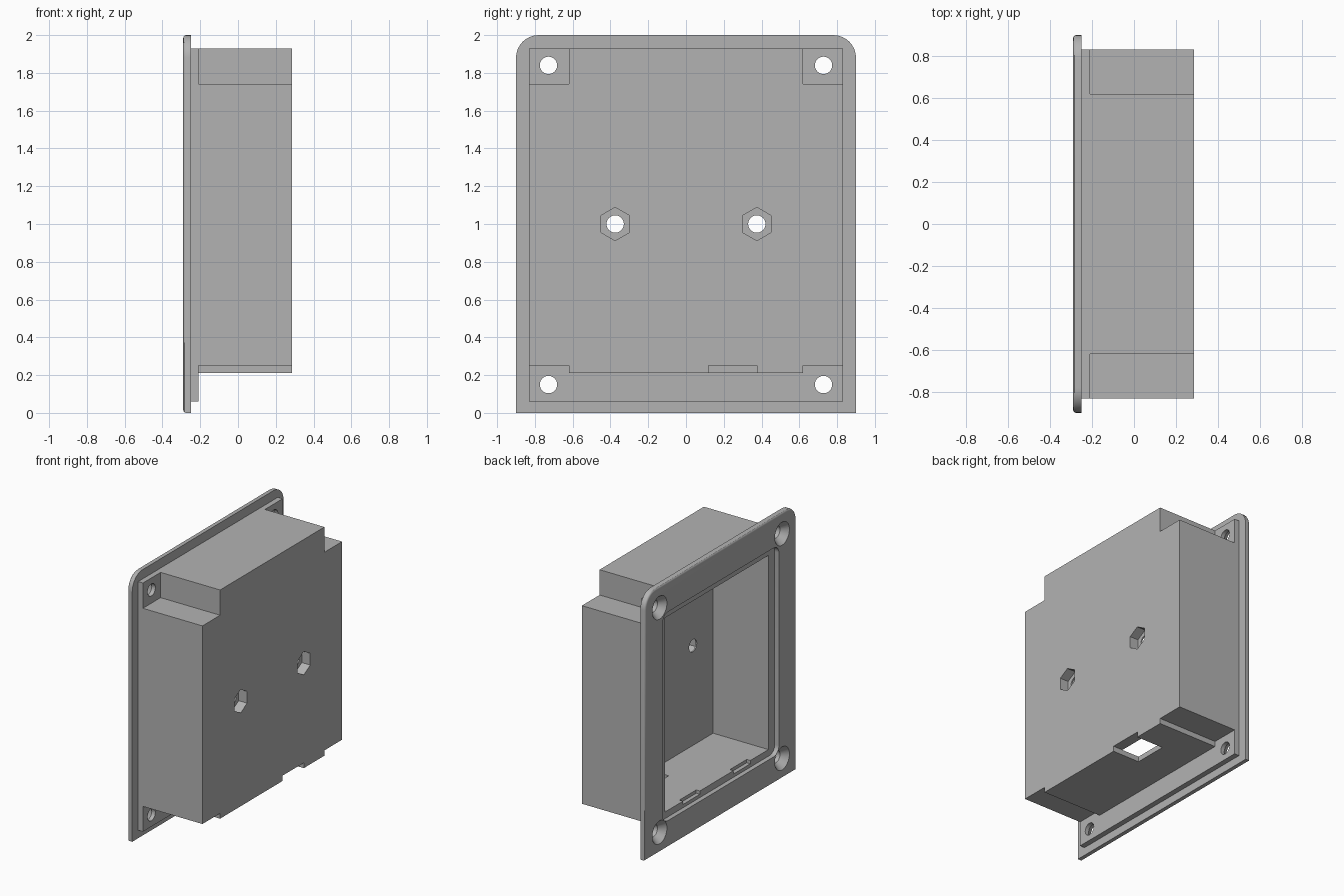
import bpy
import bmesh
import math

cube = bpy.data.objects.get("Cube")
if cube:
    bpy.data.objects.remove(cube, do_unlink=True)

grey = bpy.data.materials.new("plain grey")
grey.use_nodes = True
grey.diffuse_color = (0.45, 0.45, 0.45, 1)
grey.node_tree.nodes["Principled BSDF"].inputs["Base Color"].default_value = (0.45, 0.45, 0.45, 1)


def rounded(half, z0, z1, top=0.0, bottom=0.0, steps=8):
    """Outline in the y-z plane with separate top and bottom corner radii."""
    points = []
    corners = [(1, z1, top, 0), (-1, z1, top, 1), (-1, z0, bottom, 2), (1, z0, bottom, 3)]
    for side, z, r, quarter in corners:
        cy = side * (half - r)
        cz = z - r if z == z1 else z + r
        count = steps if r else 0
        for i in range(count + 1):
            a = (quarter + (i / count if count else 0)) * math.pi / 2
            points.append((cy + r * math.cos(a), cz + r * math.sin(a)))
    return points


def ring(y, z, r, sides):
    turn = math.pi / 2
    return [(y + r * math.cos(turn + i * math.tau / sides),
             z + r * math.sin(turn + i * math.tau / sides)) for i in range(sides)]


def loft(name, x0, x1, start, end=None, bevel=0.0):
    """Solid between two outlines lying at x0 and x1."""
    bm = bmesh.new()
    a = [bm.verts.new((x0, y, z)) for y, z in start]
    b = [bm.verts.new((x1, y, z)) for y, z in (end or start)]
    cap = bm.faces.new(a)
    bm.faces.new(b[::-1])
    for i in range(len(a)):
        j = (i + 1) % len(a)
        bm.faces.new((a[j], a[i], b[i], b[j]))
    bmesh.ops.recalc_face_normals(bm, faces=bm.faces)
    if bevel:
        bmesh.ops.bevel(bm, geom=list(cap.edges), offset=bevel, segments=3,
                        profile=0.5, affect='EDGES')
    mesh = bpy.data.meshes.new(name)
    bm.to_mesh(mesh)
    bm.free()
    mesh.materials.append(grey)
    obj = bpy.data.objects.new(name, mesh)
    bpy.context.collection.objects.link(obj)
    return obj


def block(name, x0, x1, y0, y1, z0, z1):
    return loft(name, x0, x1, [(y0, z0), (y1, z0), (y1, z1), (y0, z1)])


def combine(target, other, operation):
    other.hide_render = True
    mod = target.modifiers.new(operation.lower(), 'BOOLEAN')
    mod.operation = operation
    mod.solver = 'EXACT'
    mod.object = other
    bpy.context.view_layer.objects.active = target
    bpy.ops.object.modifier_apply(modifier=mod.name)
    bpy.data.objects.remove(other, do_unlink=True)


# Housing body with its corners cut back for the screws
housing = block("housing", -0.23, 0.285, -0.83, 0.83, 0.21, 1.93)
for side in (-1, 1):
    y0, y1 = sorted((side * 0.62, side * 0.9))
    combine(housing, block("top_corner_cut", -0.3, 0.4, y0, y1, 1.74, 2.1), 'DIFFERENCE')
    combine(housing, block("bottom_corner_cut", -0.3, 0.4, y0, y1, 0.1, 0.25), 'DIFFERENCE')

# Mounting lip and rounded flange
combine(housing, block("mounting_lip", -0.27, -0.21, -0.83, 0.83, 0.06, 1.93), 'UNION')
flange = loft("flange", -0.29, -0.25, rounded(0.9, 0, 2, top=0.12), bevel=0.015)
combine(housing, flange, 'UNION')

# Hollow interior with a stepped, rounded opening
combine(housing, loft("opening_rebate", -0.35, -0.255,
                      rounded(0.69, 0.2, 1.77, top=0.06, bottom=0.06)), 'DIFFERENCE')
combine(housing, block("cavity", -0.3, 0.205, -0.615, 0.615, 0.25, 1.71), 'DIFFERENCE')

# Cable slot in the underside
combine(housing, block("cable_recess", 0.06, 0.4, 0.12, 0.375, 0.1, 0.25), 'DIFFERENCE')
combine(housing, block("cable_hole", 0.06, 0.2, 0.12, 0.375, 0.2, 0.3), 'DIFFERENCE')

for side in (-1, 1):
    # Cover clip slots in the lower ledge
    y = side * 0.3
    combine(housing, block("clip_slot", -0.3, -0.225, y - 0.1, y + 0.1, 0.225, 0.3), 'DIFFERENCE')
    # Nut pockets and bolt holes in the large wall
    y = side * 0.375
    combine(housing, loft("nut_pocket", 0.215, 0.4, ring(y, 1, 0.088, 6)), 'DIFFERENCE')
    combine(housing, loft("bolt_hole", 0.1, 0.3, ring(y, 1, 0.046, 32)), 'DIFFERENCE')
    # Countersunk screw holes in the flange corners
    for z in (0.15, 1.84):
        y = side * 0.728
        combine(housing, loft("screw_hole", -0.35, -0.15, ring(y, z, 0.046, 32)), 'DIFFERENCE')
        combine(housing, loft("countersink", -0.3, -0.24, ring(y, z, 0.095, 32),
                              ring(y, z, 0.046, 32)), 'DIFFERENCE')

bpy.ops.object.select_all(action='DESELECT')
housing.select_set(True)
bpy.context.view_layer.objects.active = housing
bpy.ops.object.shade_smooth_by_angle(angle=math.radians(30))
